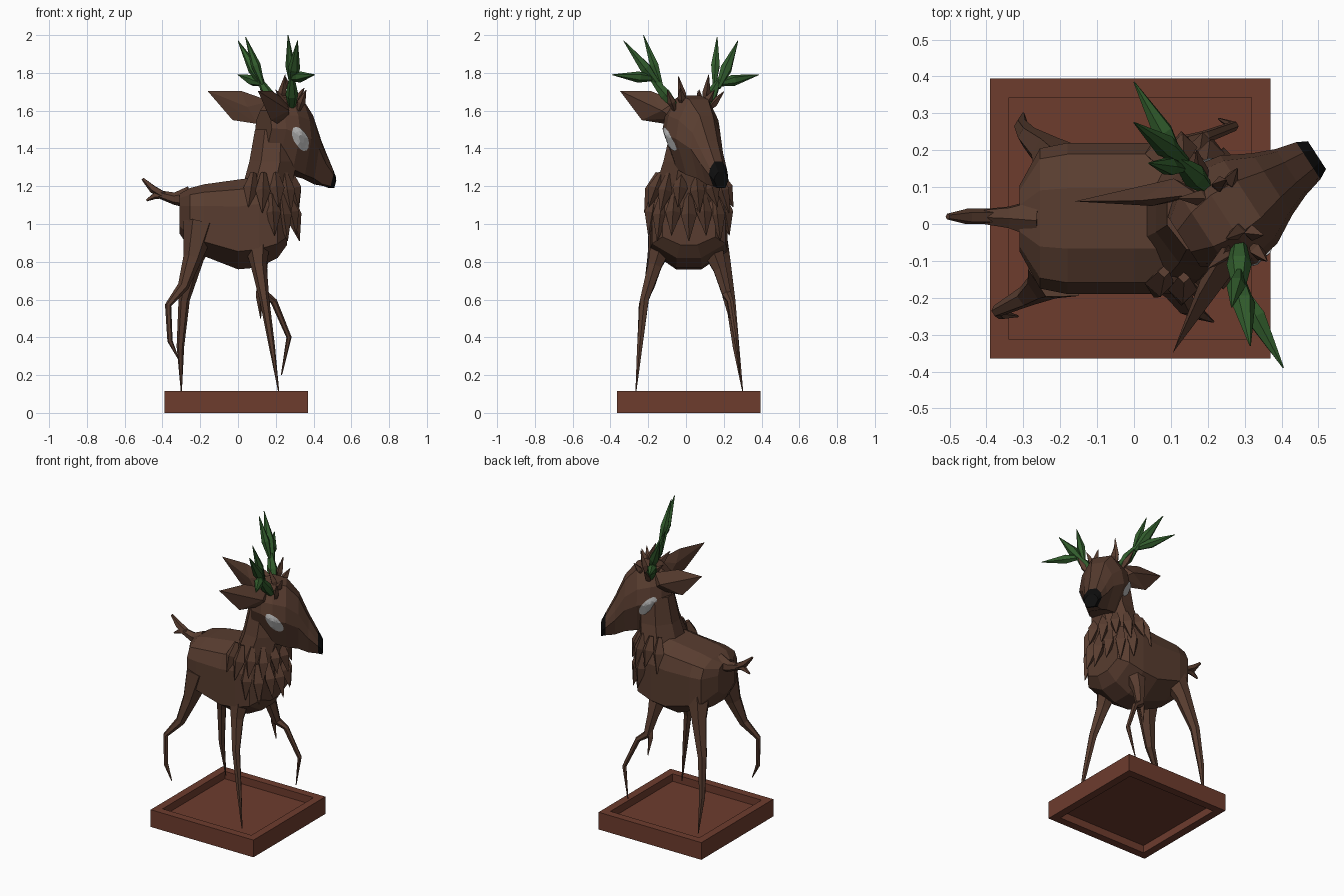
import bpy, bmesh, math
from mathutils import Vector as V
from mathutils.bvhtree import BVHTree

if "Cube" in bpy.data.objects:
    bpy.data.objects.remove(bpy.data.objects["Cube"])


def material(name, rgb):
    m = bpy.data.materials.new(name)
    m.diffuse_color = (*rgb, 1)
    m.use_nodes = True
    m.node_tree.nodes["Principled BSDF"].inputs["Base Color"].default_value = m.diffuse_color
    return m


BROWN = material("bark brown", (.098, .046, .029))
RED = material("red brown wood", (.155, .045, .027))
GREEN = material("leaf green", (.032, .11, .026))
GREY = material("pale grey", (.5, .5, .5))
BLACK = material("nose black", (.004, .004, .004))


def finish(name, bm, *mats):
    bmesh.ops.recalc_face_normals(bm, faces=bm.faces)
    me = bpy.data.meshes.new(name)
    bm.to_mesh(me)
    bm.free()
    for m in mats:
        me.materials.append(m)
    ob = bpy.data.objects.new(name, me)
    bpy.context.collection.objects.link(ob)
    return ob


def skin(bm, rings):
    """Join rings of equal length and cap both ends."""
    vs = [[bm.verts.new(p) for p in r] for r in rings]
    n = len(vs[0])
    for a, b in zip(vs, vs[1:]):
        for i in range(n):
            j = (i + 1) % n
            bm.faces.new((a[i], a[j], b[j], b[i]))
    bm.faces.new(vs[0])
    bm.faces.new(vs[-1])


def tube(bm, path, n=6):
    """Tapered tube through (x, y, z, radius) points."""
    pts = [V(p[:3]) for p in path]
    rings = []
    for i, p in enumerate(pts):
        t = (pts[min(i + 1, len(pts) - 1)] - pts[max(i - 1, 0)]).normalized()
        u = t.cross(V((0, 1, .1)) if abs(t.y) < .8 else V((1, 0, 0))).normalized()
        w = t.cross(u)
        r = max(path[i][3], .002)
        rings.append([p + r * (u * math.cos(a) + w * math.sin(a))
                      for a in (2 * math.pi * k / n for k in range(n))])
    skin(bm, rings)


def spear(bm, base, tip, r, n=5, at=.4):
    b, t = V(base), V(tip)
    tube(bm, [(*b, r * .4), (*b.lerp(t, at), r), (*t, 0)], n)


# Head frame: the head is turned about 33 degrees to its left
C, S = math.cos(math.radians(33)), math.sin(math.radians(33))


def hp(f, l, z):
    return V((.24 + f * C - l * S, .03 + f * S + l * C, z))


def outline(half, hw, lo, hi):
    """Mirror a half outline of (width, height) factors into a ring."""
    full = half + [(-a, b) for a, b in reversed(half)]
    return [(a * hw, (lo + hi) / 2 + b * (hi - lo) / 2) for a, b in full]


# Base: square frame, hollowed above and below
bm = bmesh.new()
bmesh.ops.create_cube(bm, size=1)
for v in bm.verts:
    v.co = (v.co.x * .76 - .01, v.co.y * .76 + .015, (v.co.z + .5) * .115)
bm.normal_update()
for s, depth in ((1, .05), (-1, .05)):
    f = [f for f in bm.faces if f.normal.z * s > .9][0]
    bmesh.ops.inset_region(bm, faces=[f], thickness=.001)
    bmesh.ops.inset_region(bm, faces=[f], thickness=.072)
    r = bmesh.ops.extrude_discrete_faces(bm, faces=[f])["faces"][0]
    for v in r.verts:
        v.co.z -= s * depth
finish("base_frame", bm, RED)

# Body
bm = bmesh.new()
half = [(.4, 1), (.85, .78), (1, .4), (1, -.6), (.33, -1)]
rings = []
for x, lo, hi, hw in [(-.31, .95, 1.16, .09), (-.255, .87, 1.19, .19), (-.18, .83, 1.21, .205),
                      (0, .76, 1.235, .205), (.11, .77, 1.25, .205), (.21, .82, 1.2, .195),
                      (.26, .89, 1.1, .14)]:
    rings.append([(x, y + .015, z) for y, z in outline(half, hw, lo, hi)])
skin(bm, rings)
finish("body", bm, BROWN)

# Neck
bm = bmesh.new()
rings = []
for z, xa, xb, hw, cy in [(1.08, -.02, .27, .19, .015), (1.22, .03, .29, .17, .015),
                          (1.33, .06, .31, .14, .02), (1.5, .09, .3, .11, .03)]:
    rings.append([(x, y + cy, z) for y, x in
                  outline([(.4, 1), (1, .3), (.9, -.5), (.3, -1)], hw, xa, xb)])
skin(bm, rings)
finish("neck", bm, BROWN)

# Head with black nose tip
bm = bmesh.new()
half = [(.42, 1), (.88, .45), (1, -.05), (.55, -1)]
rings = []
for f, lo, hi, hw in [(-.13, 1.42, 1.6, .08), (-.07, 1.36, 1.66, .13), (0, 1.29, 1.68, .157),
                      (.08, 1.26, 1.66, .142), (.155, 1.24, 1.575, .1), (.215, 1.21, 1.44, .075),
                      (.272, 1.2, 1.33, .06), (.3, 1.19, 1.275, .045)]:
    rings.append([hp(f, l - .008, z) for l, z in outline(half, hw, lo, hi)])
skin(bm, rings)
bm.normal_update()
for f in bm.faces:
    c = f.calc_center_median()
    if (c.x - .24) * C + (c.y - .03) * S > .28:
        f.material_index = 1
tree = BVHTree.FromBMesh(bm)
finish("head", bm, BROWN, BLACK)

# Eyes: thin slanted ovals laid on the head surface
for side, name in ((1, "left_eye"), (-1, "right_eye")):
    bm = bmesh.new()

    def on_head(u, w):
        f, z = .012 + .62 * u + .78 * w, 1.45 - .78 * u + .62 * w
        hit = tree.ray_cast(hp(f, side * .5, z), hp(0, -side, 0) - hp(0, 0, 0))[0]
        return bm.verts.new(hit + (hp(0, side * .006, 0) - hp(0, 0, 0)))
    n = 14
    loops = [[on_head(.077 * k * math.cos(a), .037 * k * math.sin(a))
              for a in (2 * math.pi * i / n for i in range(n))] for k in (1, .66, .33)]
    for a, b in zip(loops, loops[1:]):
        for i in range(n):
            bm.faces.new((a[i], a[(i + 1) % n], b[(i + 1) % n], b[i]))
    bm.faces.new(loops[-1])
    finish(name, bm, GREY)

# Ears: flat leaf-like blades
for s, name in ((1, "left_ear"), (-1, "right_ear")):
    bm = bmesh.new()
    for f, l, z in [(-.03, .08, 1.65), (-.03, .1, 1.56), (-.17, .15, 1.705), (-.2, .185, 1.55),
                    (-.32, .245, 1.705), (-.1, .1, 1.53), (-.15, .12, 1.62), (-.06, .15, 1.6)]:
        bm.verts.new(hp(f, s * l, z))
    bmesh.ops.convex_hull(bm, input=bm.verts)
    finish(name, bm, BROWN)

# Antlers: a stem and three leaf-shaped points on each side
antlers = {
    "left_antler": [((.21, .085, 1.59), (.09, .2, 1.81), .034), ((.13, .16, 1.74), (.0, .385, 1.79), .03),
                    ((.14, .17, 1.72), (.0, .275, 1.97), .032), ((.13, .15, 1.74), (.04, .165, 1.99), .026)],
    "right_antler": [((.285, -.03, 1.59), (.285, -.23, 1.83), .034), ((.28, -.16, 1.77), (.405, -.39, 1.79), .03),
                     ((.285, -.14, 1.73), (.315, -.33, 1.97), .032), ((.285, -.13, 1.73), (.265, -.225, 2.0), .026)]}
for name, parts in antlers.items():
    bm = bmesh.new()
    for base, tip, r in parts:
        spear(bm, base, tip, r, 6)
    finish(name, bm, GREEN)

# Small twigs around the antler bases
bm = bmesh.new()
for base, tip in [((.22, .1, 1.63), (.25, .12, 1.79)), ((.3, -.01, 1.63), (.25, -.04, 1.78)),
                  ((.19, .11, 1.6), (.17, .2, 1.7)), ((.32, -.06, 1.6), (.36, -.1, 1.71)),
                  ((.22, .07, 1.62), (.12, .07, 1.71)), ((.27, -.06, 1.6), (.2, -.12, 1.71)),
                  ((.25, .1, 1.63), (.28, .15, 1.71)), ((.3, -.02, 1.63), (.35, -.03, 1.72))]:
    spear(bm, base, tip, .022, 4)
finish("crown_twigs", bm, BROWN)

# Chest ruff: two tiers of hanging tufts around the neck front
bm = bmesh.new()
tiers = [((-115, -92, -65, -40, -14, 14, 40, 65, 92, 115), 1.27, 1.09, .14, .16, .19, .235, .04),
         ((-72, -48, -24, 0, 24, 48, 72), 1.16, .94, .13, .185, .19, .225, .042)]
for angles, z0, z1, ax, ay, bx, by, r in tiers:
    for i, a in enumerate(angles):
        c, s = math.cos(math.radians(a)), math.sin(math.radians(a))
        spear(bm, (.14 + ax * c, .015 + ay * s, z0),
              (.135 + bx * c, .015 + by * s, z1 - (.03 if i % 2 else 0)), r, 4, .45)
finish("chest_ruff", bm, BROWN)

# Legs: two straight, two bent and raised
legs = {
    "front_right_leg": [(.1, -.12, .92, .075), (.11, -.165, .78, .042), (.14, -.22, .6, .026),
                        (.18, -.245, .35, .016), (.215, -.265, .115, .003)],
    "back_left_leg": [(-.18, .13, 1.0, .09), (-.23, .19, .82, .05), (-.285, .235, .6, .03),
                      (-.305, .265, .35, .02), (-.3, .3, .115, .003)],
    "back_right_leg": [(-.2, -.12, 1.0, .09), (-.24, -.16, .82, .05), (-.29, -.195, .67, .03),
                       (-.37, -.235, .57, .017), (-.36, -.245, .38, .014), (-.315, -.25, .285, .003)],
    "front_left_leg": [(.1, .12, .92, .075), (.115, .18, .76, .04), (.135, .215, .63, .027),
                       (.19, .235, .59, .018), (.27, .265, .4, .014), (.23, .285, .2, .003)]}
for name, path in legs.items():
    bm = bmesh.new()
    tube(bm, path, 6)
    if name == "front_left_leg":
        spear(bm, (.11, .2, .7), (.12, .23, .5), .02, 4)
    finish(name, bm, BROWN)

# Forked tail
bm = bmesh.new()
tube(bm, [(-.26, .015, 1.14, .06), (-.34, .018, 1.135, .032), (-.41, .02, 1.155, .022)], 6)
tube(bm, [(-.39, .02, 1.15, .022), (-.45, .02, 1.185, .022), (-.505, .02, 1.24, .008)], 5)
tube(bm, [(-.39, .02, 1.155, .02), (-.44, .02, 1.15, .018), (-.485, .02, 1.125, .006)], 5)
finish("tail", bm, BROWN)
